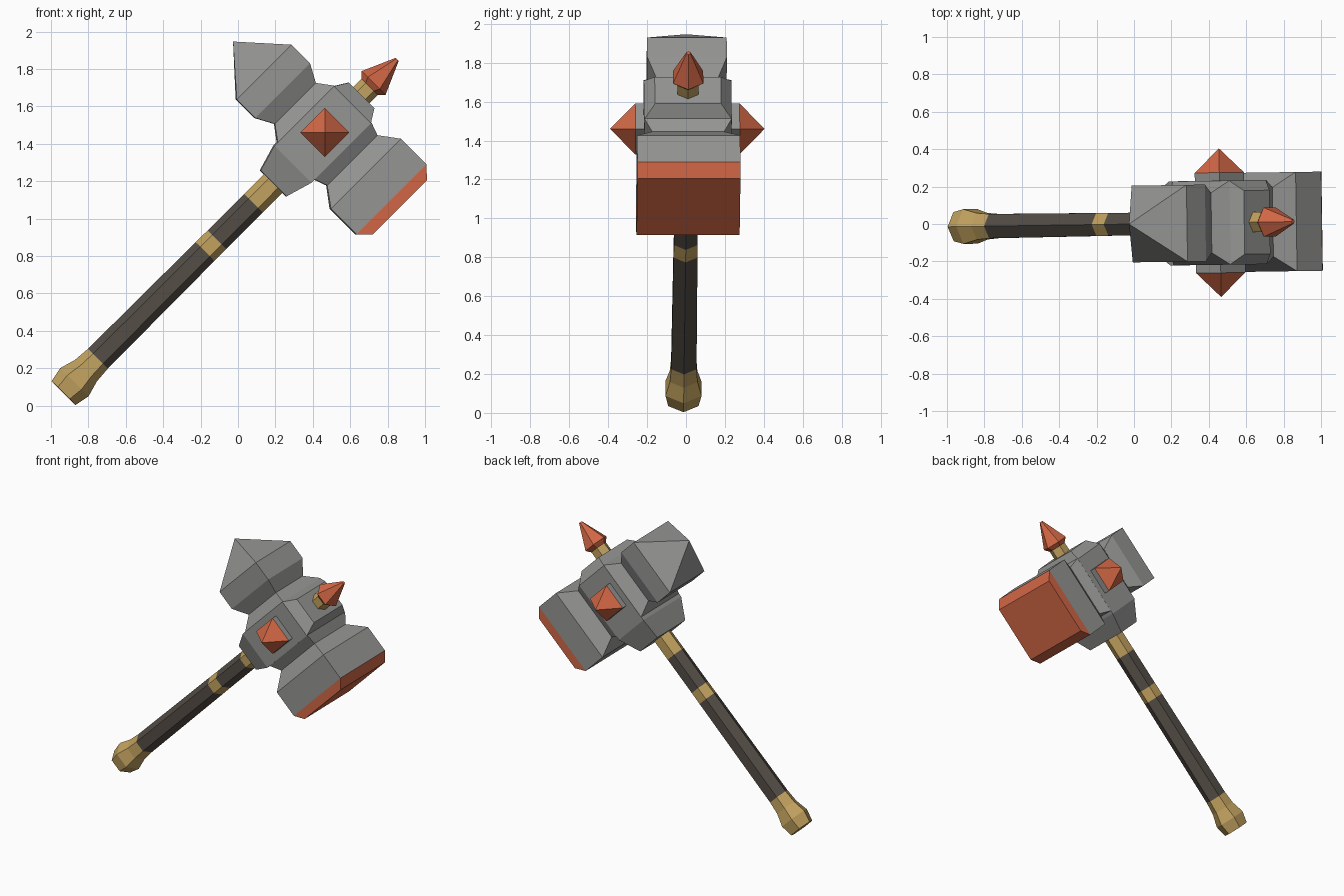
import bpy, bmesh, math
from mathutils import Vector, Matrix

if "Cube" in bpy.data.objects:
    bpy.data.objects.remove(bpy.data.objects["Cube"])

def material(name, rgb):
    m = bpy.data.materials.new(name)
    m.diffuse_color = (*rgb, 1)
    m.use_nodes = True
    m.node_tree.nodes["Principled BSDF"].inputs["Base Color"].default_value = m.diffuse_color
    return m

GREY = material("grey stone", (0.30, 0.30, 0.295))
ORANGE = material("orange", (0.64, 0.135, 0.06))
GOLD = material("gold", (0.54, 0.36, 0.115))
BROWN = material("dark brown", (0.088, 0.074, 0.06))

# Tilted hammer frame: S runs up the handle, T across the head, Y is depth
YAW = Matrix.Rotation(0.015, 3, 'Z')
C = Vector((0.46, 0, 1.46))
R = math.sqrt(0.5)
S, T, Y = Vector((R, 0, R)), Vector((R, 0, -R)), Vector((0, 1, 0))

def rect(a, b):
    return [(a, b), (-a, b), (-a, -b), (a, -b)]

def hexagon(r):
    return [(r * math.cos(i * math.pi / 3), r * math.sin(i * math.pi / 3)) for i in range(6)]

def loft(name, axis, u, v, stations, mats, cap_start=True):
    """Skin (position, outline) stations along axis; mats gives one material per segment."""
    bm = bmesh.new()
    slots = list(dict.fromkeys(mats))
    rings = [[bm.verts.new(YAW @ (C + axis * p + u * a + v * b)) for a, b in outline]
             for p, outline in stations]
    n = len(rings[0])
    for r0, r1, m in zip(rings, rings[1:], mats):
        for i in range(n):
            j = (i + 1) % n
            f = bm.faces.new((r0[i], r0[j], r1[j], r1[i]))
            f.material_index = slots.index(m)
    if cap_start:
        bm.faces.new(rings[0]).material_index = slots.index(mats[0])
    bm.faces.new(rings[-1]).material_index = slots.index(mats[-1])
    bmesh.ops.remove_doubles(bm, verts=bm.verts, dist=0.0005)
    bmesh.ops.recalc_face_normals(bm, faces=bm.faces)
    me = bpy.data.meshes.new(name)
    bm.to_mesh(me)
    bm.free()
    for m in slots:
        me.materials.append(m)
    ob = bpy.data.objects.new(name, me)
    bpy.context.collection.objects.link(ob)
    return ob

# Handle: gold pommel, brown grip, two flush gold bands
profile = [(-1.97, .09), (-1.888, .107), (-1.80, .082), (-1.71, .075), (-.90, .071),
           (-.81, .07), (-.535, .07), (-.30, .07)]
loft("handle", S, T, Y, [(s, hexagon(r)) for s, r in profile],
     [GOLD, GOLD, GOLD, BROWN, GOLD, BROWN, GOLD])

# Head core with tapered ends
loft("head_core", S, T, Y,
     [(s, rect(t, y)) for s, t, y in
      [(-.385, .098, .165), (-.24, .14, .225), (.21, .14, .225), (.28, .097, .17)]],
     [GREY] * 3)

# Striking block with orange face
loft("striking_block", T, S, Y,
     [(t, rect(s, y)) for t, s, y in
      [(.139, .215, .225), (.21, .19, .185), (.312, .265, .265),
       (.505, .265, .265), (.567, .205, .265)]],
     [GREY, GREY, GREY, ORANGE], cap_start=False)

# Rear block ending in a pyramid point
loft("rear_block", T, S, Y,
     [(t, rect(s, y)) for t, s, y in
      [(-.139, .215, .225), (-.22, .155, .16), (-.317, .207, .205),
       (-.457, .207, .205), (-.688, 0, 0)]],
     [GREY] * 4, cap_start=False)

# Side gems on grey mounts, front and back
for label, d in (("front", -1), ("back", 1)):
    loft(label + "_gem", Y * d, S, T,
         [(.2, rect(.093, .093)), (.268, rect(.093, .093)), (.397, rect(0, 0))],
         [GREY, ORANGE])

# Top spike: gold collar and orange point
loft("top_spike", S, T, Y,
     [(s, hexagon(r)) for s, r in
      [(.25, .062), (.345, .062), (.375, .09), (.552, .012)]],
     [GOLD, ORANGE, ORANGE])
